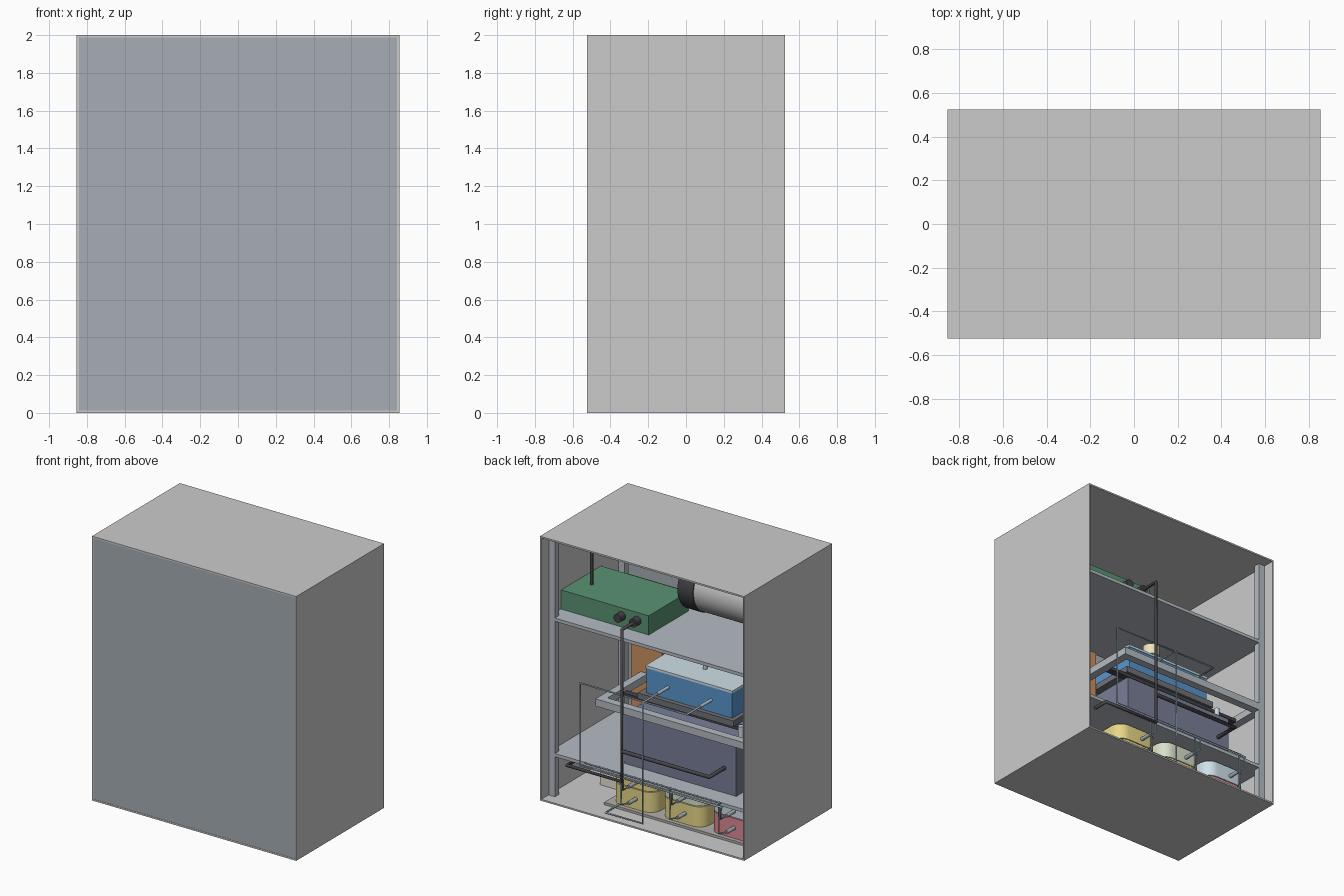
import bpy, bmesh, math
from mathutils import Matrix

if "Cube" in bpy.data.objects:
    bpy.data.objects.remove(bpy.data.objects["Cube"])

mats = {}


def paint(ob, col):
    if col:
        if col not in mats:
            m = bpy.data.materials.new("paint_%d" % len(mats))
            m.diffuse_color = (*col, 1)
            m.use_nodes = True
            m.node_tree.nodes["Principled BSDF"].inputs["Base Color"].default_value = m.diffuse_color
            mats[col] = m
        ob.data.materials.append(mats[col])
    return ob


def link(name, bm, col):
    me = bpy.data.meshes.new(name)
    bm.to_mesh(me)
    bm.free()
    ob = bpy.data.objects.new(name, me)
    bpy.context.collection.objects.link(ob)
    return paint(ob, col)


def box(name, x, y, z, col=None, round_r=0):
    """Box from (min, max) ranges; round_r rounds the vertical edges."""
    bm = bmesh.new()
    bmesh.ops.create_cube(bm, size=1)
    for v in bm.verts:
        v.co = [r[0] + (c + .5) * (r[1] - r[0]) for r, c in zip((x, y, z), v.co)]
    if round_r:
        edges = [e for e in bm.edges if abs(e.verts[0].co.z - e.verts[1].co.z) > 1e-4]
        bmesh.ops.bevel(bm, geom=edges, offset=round_r, segments=8, profile=.5, affect='EDGES')
    return smooth(link(name, bm, col)) if round_r else link(name, bm, col)


def smooth(ob):
    bpy.ops.object.select_all(action='DESELECT')
    ob.select_set(True)
    bpy.context.view_layer.objects.active = ob
    bpy.ops.object.shade_smooth_by_angle()
    return ob


def cyl(name, c, r, length, axis='Z', col=None, seg=32):
    bm = bmesh.new()
    rot = {'X': Matrix.Rotation(math.pi / 2, 4, 'Y'), 'Y': Matrix.Rotation(math.pi / 2, 4, 'X'),
           'Z': Matrix.Identity(4)}[axis]
    bmesh.ops.create_cone(bm, cap_ends=True, segments=seg, radius1=r, radius2=r, depth=length,
                          matrix=Matrix.Translation(c) @ rot)
    return smooth(link(name, bm, col))


def pipe(name, pts, r, col):
    cu = bpy.data.curves.new(name, 'CURVE')
    cu.dimensions = '3D'
    cu.bevel_depth, cu.bevel_resolution, cu.use_fill_caps = r, 2, True
    sp = cu.splines.new('POLY')
    sp.points.add(len(pts) - 1)
    for p, q in zip(sp.points, pts):
        p.co = (*q, 1)
    ob = bpy.data.objects.new(name, cu)
    bpy.context.collection.objects.link(ob)
    return paint(ob, col)


SLATE = (.38, .42, .46)
STEEL = (.46, .50, .54)
DARK = (.06, .06, .07)
WIRE = (.45, .58, .70)
YELLOW = (.80, .68, .25)

# Cabinet shell, open at the back
for s, side in ((-1, "left"), (1, "right")):
    box(side + "_wall", sorted((s * .843, s * .855)), (-.525, .525), (0, 2))
box("roof", (-.843, .843), (-.525, .525), (1.988, 2))
box("floor", (-.843, .843), (-.525, .525), (0, .012))
box("front_panel", (-.843, .843), (-.523, -.508), (.012, 1.988), SLATE)

# Corner posts
for sx in (-1, 1):
    for sy in (-1, 1):
        box("corner_post", sorted((sx * .79, sx * .84)), sorted((sy * .39, sy * .44)),
            (.012, 1.988), STEEL)

# Shelves and the middle frame
box("upper_shelf", (-.84, .84), (-.44, .44), (1.34, 1.365), STEEL)
box("lower_shelf", (-.84, .84), (-.44, .44), (.315, .34), STEEL)
for y in (-.44, .38):
    box("frame_long_beam", (-.84, .45), (y, y + .06), (.79, .845), STEEL)
for x in (-.84, .39):
    box("frame_cross_beam", (x, x + .06), (-.38, .38), (.79, .845), STEEL)

# Green unit on the upper shelf, with ports and a riser
box("green_unit", (.105, .838), (-.18, .296), (1.365, 1.51), (.10, .29, .17))
for x in (.33, .2):
    cyl("unit_port", (x, .32, 1.45), .032, .06, 'Y', DARK)
pipe("unit_riser", [(.72, .1, 1.51), (.72, .1, 1.988)], .012, DARK)

# Air duct with dark collar
cyl("duct", (-.43, -.26, 1.575), .198, .82, 'X', (.6, .6, .62), 48)
cyl("duct_collar", (.045, -.26, 1.575), .205, .13, 'X', DARK, 48)

# Blue tank with lid on a dark tray
box("blue_tray", (-.55, .25), (-.25, .22), (.815, .86), (.16, .17, .19))
for y in (-.2, .15):
    box("tray_bearer", (-.78, .39), (y, y + .05), (.79, .815), DARK)
box("blue_tank", (-.517, .2), (-.21, .186), (.86, 1.05), (.10, .30, .62))
box("blue_tank_lid", (-.522, .205), (-.215, .191), (1.05, 1.068), (.62, .74, .80))
cyl("lid_stem", (-.16, 0, 1.13), .015, .13, col=(.6, .6, .6), seg=16)
cyl("lid_cap", (-.16, 0, 1.22), .06, .08, col=(.85, .77, .5))

# Orange cabinet and navy tank
box("orange_box", (.27, .53), (-.3, -.1), (.55, 1.1), (.60, .29, .12))
box("navy_tank", (-.628, .306), (-.3, .297), (.34, .715), (.19, .21, .31))
cyl("navy_tank_neck", (-.6, .2, .77), .02, .12, col=(.6, .68, .74), seg=16)

# Stacked rounded canisters, each with a nozzle and a feed line
box("canister_base", (-.80, .44), (-.35, .35), (.012, .03), (.45, .44, .41))
uppers = (YELLOW, (.68, .75, .58), (.62, .74, .82))
lowers = (YELLOW, YELLOW, (.72, .25, .30))
for i in range(3):
    cx = .225 - .41 * i
    span = (cx - .18, cx + .18)
    box("lower_canister", span, (-.32, .319), (.03, .182), lowers[i], .09)
    box("upper_canister", span, (-.32, .319), (.188, .305), uppers[i], .09)
    for z in (.11, .235):
        cyl("canister_nozzle", (cx - .03, .36, z), .014, .1, 'Y', (.4, .45, .5), 16)
    pipe("canister_feed", [(cx - .03, .475, .325), (cx - .03, .475, .235), (cx - .03, .4, .235)], .006, WIRE)
    pipe("canister_drain", [(cx, .455, .345), (cx, .455, .11), (cx - .03, .4, .11)], .006, WIRE)
box("cream_box", (.5, .65), (-.1, .1), (.012, .12), (.80, .77, .66))

# Thin supply lines
pipe("supply_line", [(-.34, .18, .95), (-.34, .475, .95), (.553, .475, .95), (.553, .475, .325),
                     (-.635, .475, .325)], .007, WIRE)
pipe("second_manifold", [(.53, .455, .345), (-.61, .455, .345)], .006, WIRE)
pipe("return_line", [(.02, .18, .95), (.02, .49, .95), (.02, .49, .035), (.33, .49, .035),
                     (.33, .33, .035)], .007, WIRE)
for x in (.02, -.34):
    cyl("tank_stub", (x, .25, .95), .012, .14, 'Y', WIRE, 16)

# Thick dark pipes
pipe("main_pipe", [(.2, .3, 1.45), (.2, .48, 1.45), (.2, .48, .3), (.66, .48, .3), (.66, .36, .3)], .013, DARK)
pipe("branch_pipe", [(.2, .48, .53), (-.53, .48, .53), (-.53, .29, .53)], .015, DARK)
